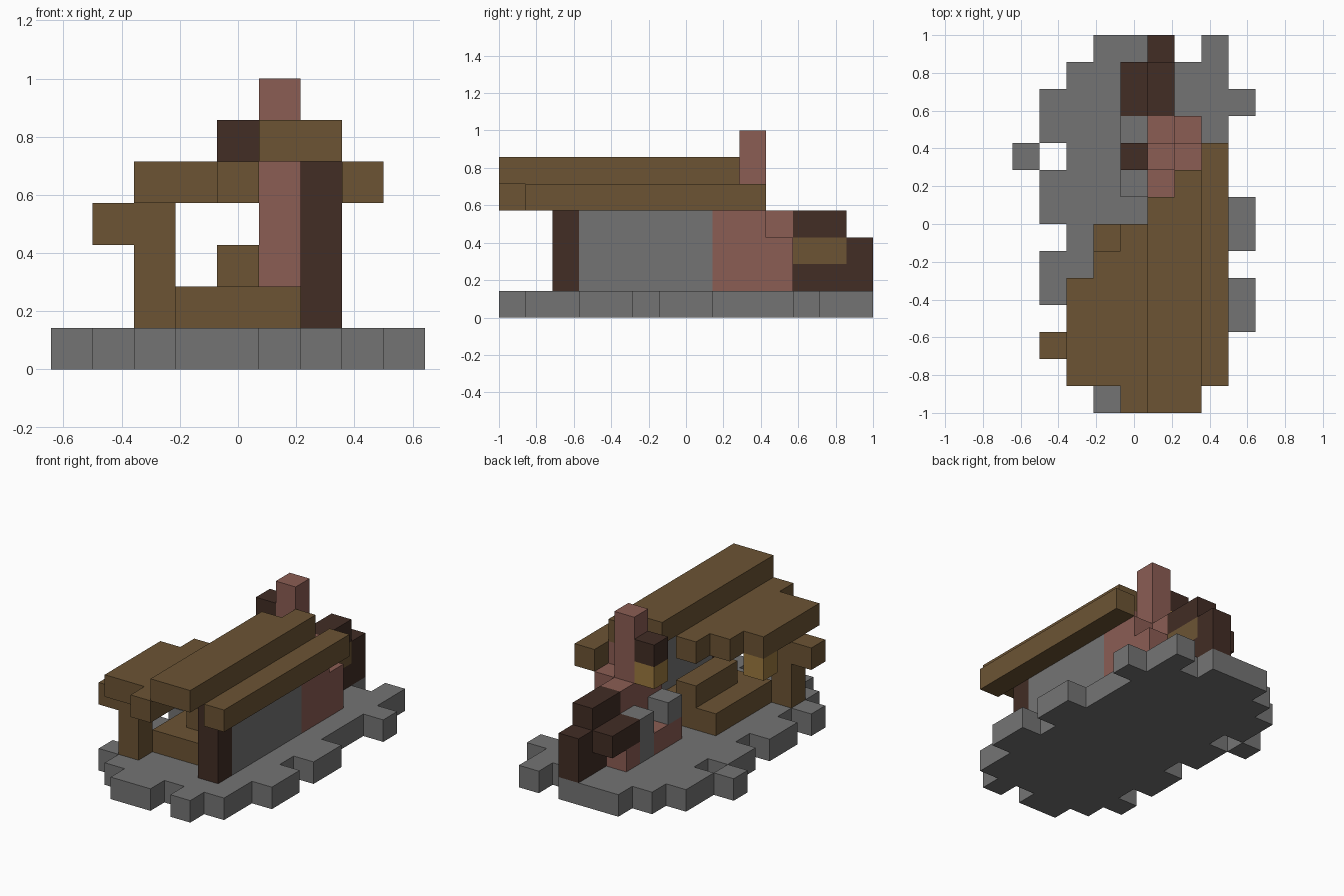
import bpy
import bmesh
from mathutils import Vector

old = bpy.data.objects.get("Cube")
if old:
    bpy.data.objects.remove(old, do_unlink=True)

U = 1 / 7                        # edge of one block
ORIGIN = Vector((-4.5, -7, 0))   # centres the block grid


def material(name, rgb):
    m = bpy.data.materials.new(name)
    m.use_nodes = True
    m.diffuse_color = (*rgb, 1)
    m.node_tree.nodes["Principled BSDF"].inputs["Base Color"].default_value = (*rgb, 1)
    return m


stone = material("grey stone", (0.175, 0.175, 0.175))
wood = material("brown wood", (0.15, 0.088, 0.034))
bark = material("dark wood", (0.054, 0.026, 0.018))
brick = material("red brick", (0.26, 0.11, 0.088))
glow = material("lantern gold", (0.33, 0.19, 0.05))

parts = []
filled = set()


def part(name, mat, *boxes):
    """Register a part; each box is (x range, y range, z range) in whole blocks."""
    cells = set()
    for (x0, x1), (y0, y1), (z0, z1) in boxes:
        cells |= {(x, y, z) for x in range(x0, x1)
                  for y in range(y0, y1) for z in range(z0, z1)}
    filled.update(cells)
    parts.append((name, mat, cells))


def build(name, mat, cells):
    """Mesh a part, leaving out every face that touches another block."""
    bm = bmesh.new()
    for cell in sorted(cells):
        for axis in range(3):
            for side in (0, 1):
                near = list(cell)
                near[axis] += 2 * side - 1
                if tuple(near) in filled:
                    continue
                a, b = (axis + 1) % 3, (axis + 2) % 3
                ring = []
                for da, db in ((0, 0), (1, 0), (1, 1), (0, 1)):
                    p = Vector(cell)
                    p[axis] += side
                    p[a] += da
                    p[b] += db
                    ring.append(bm.verts.new((p + ORIGIN) * U))
                bm.faces.new(ring if side else ring[::-1])
    bmesh.ops.remove_doubles(bm, verts=bm.verts[:], dist=U / 100)
    mesh = bpy.data.meshes.new(name)
    bm.to_mesh(mesh)
    bm.free()
    mesh.materials.append(mat)
    bpy.context.collection.objects.link(bpy.data.objects.new(name, mesh))


# Ragged stone ground: one x range per row, front to back, plus loose tiles
rows = [(3, 5), (2, 8), (1, 8), (2, 8), (1, 8), (1, 8), (2, 8),
        (1, 8), (1, 8), (2, 8), (1, 8), (1, 9), (2, 8), (3, 6)]
ground = [(xs, (j, j + 1), (0, 1)) for j, xs in enumerate(rows)]
tiles = [((6, 7), (0, 1)), ((8, 9), (3, 5)), ((8, 9), (6, 8)),
         ((0, 1), (9, 10)), ((7, 8), (13, 14))]
part("ground", stone, *ground, *[(x, y, (0, 1)) for x, y in tiles])

# Side wall and posts
part("side_wall", stone, ((6, 7), (3, 8), (1, 5)))
part("dark_post", bark, ((6, 7), (2, 3), (1, 5)))
part("porch_post", wood, ((2, 3), (2, 3), (1, 4)), ((1, 2), (2, 3), (3, 4)))

# Roof: ridge, stepped slope and outer eave
part("roof_ridge", wood, ((5, 6), (0, 8), (5, 6)), ((6, 7), (0, 9), (5, 6)))
part("roof_slope", wood, ((4, 5), (0, 7), (4, 5)),
     ((3, 4), (1, 6), (4, 5)), ((2, 3), (1, 5), (4, 5)))
part("roof_eave", wood, ((7, 8), (1, 10), (4, 5)))

# Stepped bench inside
part("bench", wood, ((3, 6), (3, 7), (1, 2)), ((4, 5), (4, 7), (2, 3)))

# Fireplace and chimney
part("chimney", brick, ((5, 6), (9, 10), (1, 7)), ((5, 6), (8, 9), (1, 5)),
     ((5, 6), (10, 11), (1, 4)))
part("brick_wall", brick, ((6, 7), (8, 11), (1, 3)),
     ((6, 7), (8, 10), (3, 4)), ((6, 7), (8, 9), (4, 5)))
part("hearth", brick, ((4, 5), (8, 10), (1, 2)), ((4, 5), (11, 12), (1, 2)))
part("hearth_stones", stone, ((4, 5), (8, 9), (2, 3)), ((4, 5), (10, 11), (1, 3)))

# Log stack behind the fireplace
part("log_stack", bark, ((5, 6), (11, 14), (1, 2)), ((5, 6), (13, 14), (2, 3)),
     ((5, 6), (11, 13), (3, 4)), ((4, 5), (11, 13), (2, 3)))
part("cut_log", wood, ((5, 6), (11, 13), (2, 3)))

# Hanging lanterns
part("lantern_cap", bark, ((4, 5), (9, 10), (5, 6)))
part("chimney_lantern", glow, ((4, 5), (9, 10), (4, 5)))
part("porch_lantern", glow, ((2, 3), (4, 5), (3, 4)))

for p in parts:
    build(*p)
